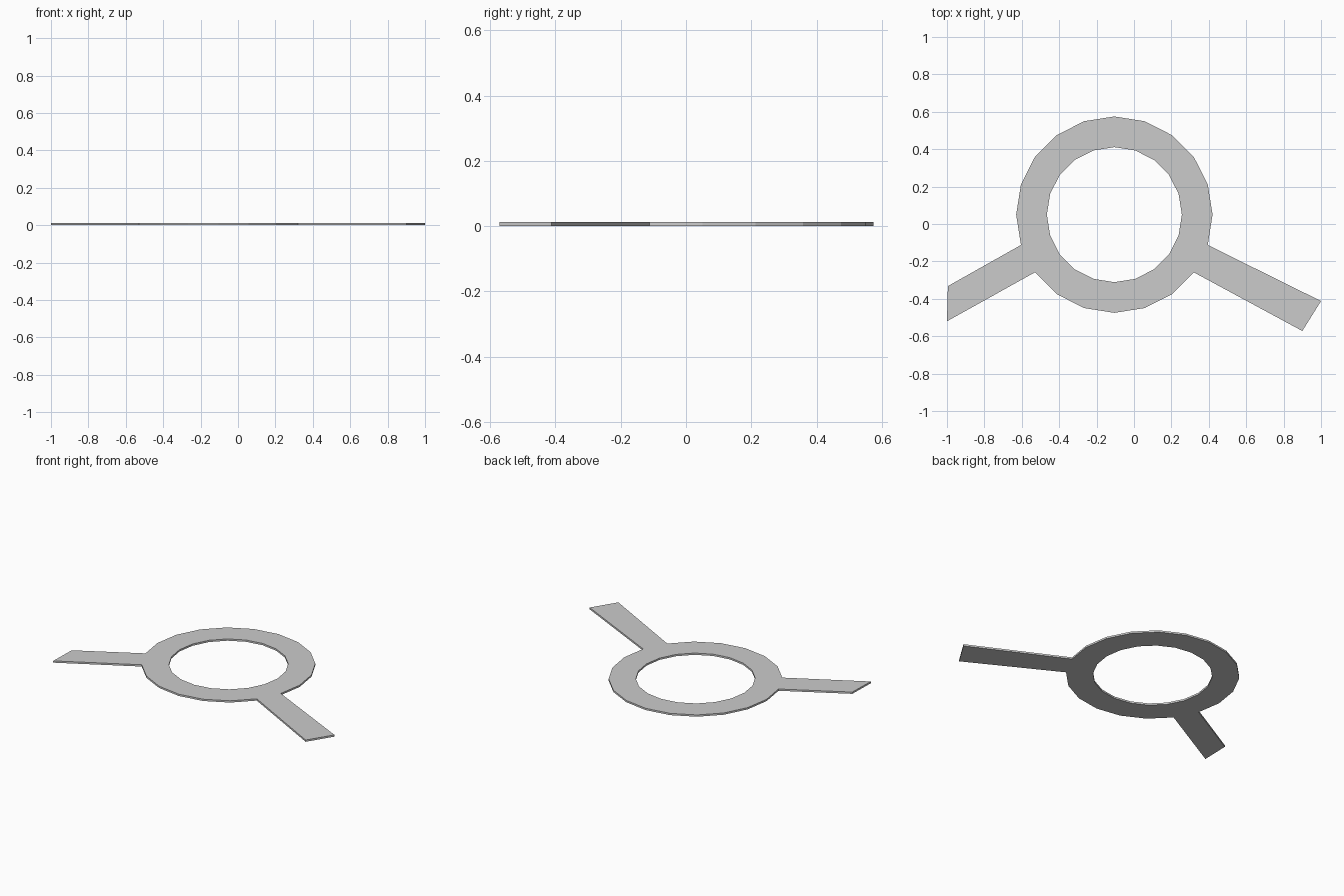
import bpy, bmesh
from math import cos, sin, radians

if "Cube" in bpy.data.objects:
    bpy.data.objects.remove(bpy.data.objects["Cube"])

SIDES = 20
CX, CY = -0.105, 0.05
R_OUT, R_IN = 0.525, 0.361
THICK = 0.012

bm = bmesh.new()

def circle(radius):
    step = 360 / SIDES
    return [bm.verts.new((CX + radius * cos(radians(i * step)),
                          CY + radius * sin(radians(i * step)), 0))
            for i in range(SIDES)]

# flat ring
outer, inner = circle(R_OUT), circle(R_IN)
for i in range(SIDES):
    j = (i + 1) % SIDES
    bm.faces.new((outer[i], outer[j], inner[j], inner[i]))

# two arms, each growing from one outer edge of the ring
def arm(i, tip_start, tip_end):
    a = bm.verts.new((*tip_start, 0))
    b = bm.verts.new((*tip_end, 0))
    bm.faces.new((outer[i + 1], outer[i], a, b))

arm(11, (-1.0, -0.52), (-0.995, -0.332))   # left arm, 216 to 234 degrees side set below
bm.faces.ensure_lookup_table()
bmesh.ops.delete(bm, geom=[bm.faces[-1]], context='FACES')
arm(11, (-0.995, -0.332), (-1.0, -0.52))   # left arm
arm(18, (0.9, -0.572), (1.0, -0.412))      # right arm

# give the plate its thickness
bmesh.ops.recalc_face_normals(bm, faces=bm.faces)
flat = list(bm.faces)
ext = bmesh.ops.extrude_face_region(bm, geom=flat, use_keep_orig=True)
top = [g for g in ext["geom"] if isinstance(g, bmesh.types.BMVert)]
bmesh.ops.translate(bm, verts=top, vec=(0, 0, THICK))
bmesh.ops.recalc_face_normals(bm, faces=bm.faces)

mesh = bpy.data.meshes.new("ring_bracket")
bm.to_mesh(mesh)
bm.free()
obj = bpy.data.objects.new("ring_bracket", mesh)
bpy.context.collection.objects.link(obj)
